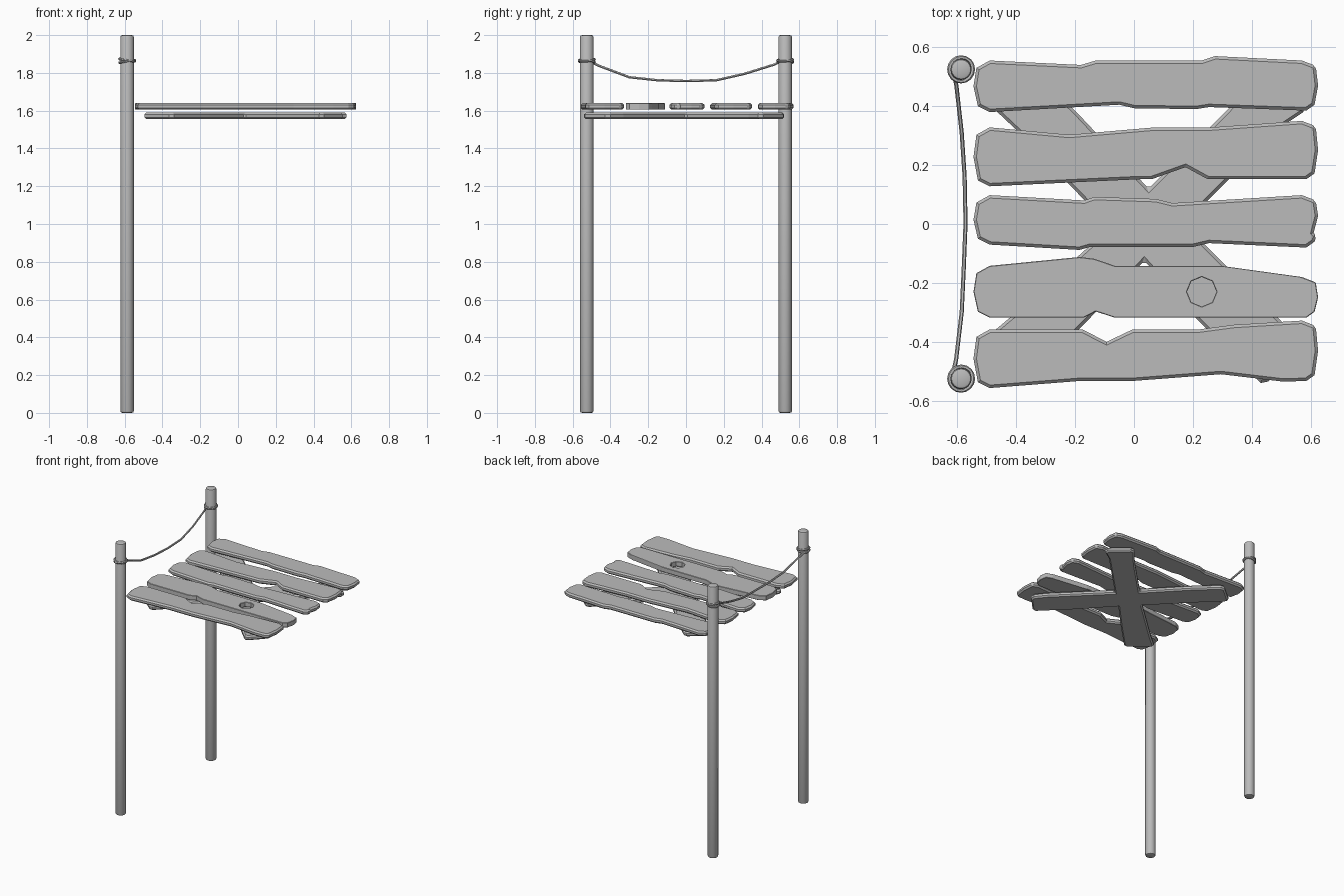
import bpy, bmesh
from math import pi
from mathutils import Vector

cube = bpy.data.objects.get("Cube")
if cube:
    bpy.data.objects.remove(cube, do_unlink=True)

wood = bpy.data.materials.new("weathered grey")
wood.use_nodes = True
GREY = (0.5, 0.5, 0.5, 1)
wood.diffuse_color = GREY
wood.node_tree.nodes["Principled BSDF"].inputs["Base Color"].default_value = GREY


def finish(ob, name, smooth=False):
    ob.name = name
    ob.data.materials.clear()
    ob.data.materials.append(wood)
    if smooth:
        bpy.context.view_layer.objects.active = ob
        ob.select_set(True)
        bpy.ops.object.shade_smooth_by_angle(angle=pi / 5)
    ob.select_set(False)
    return ob


def apply_all(ob):
    bpy.ops.object.select_all(action='DESELECT')
    ob.select_set(True)
    bpy.context.view_layer.objects.active = ob
    for mod in list(ob.modifiers):
        bpy.ops.object.modifier_apply(modifier=mod.name)


def slab(name, outline, z, thick=0.035, hole=None):
    """Extrude a flat outline, cut an optional knot hole, chamfer the rims."""
    bm = bmesh.new()
    face = bm.faces.new([bm.verts.new((x, y, z)) for x, y in outline])
    top = bmesh.ops.extrude_face_region(bm, geom=[face])["geom"]
    bmesh.ops.translate(bm, vec=(0, 0, thick),
                        verts=[v for v in top if isinstance(v, bmesh.types.BMVert)])
    bmesh.ops.recalc_face_normals(bm, faces=bm.faces)
    mesh = bpy.data.meshes.new(name)
    bm.to_mesh(mesh)
    bm.free()
    ob = bpy.data.objects.new(name, mesh)
    bpy.context.collection.objects.link(ob)
    cutter = None
    if hole:
        bpy.ops.mesh.primitive_cylinder_add(vertices=8, radius=0.05, depth=0.2,
                                            location=(*hole, z))
        cutter = bpy.context.object
        cutter.hide_render = True
        cut = ob.modifiers.new("knot", 'BOOLEAN')
        cut.operation = 'DIFFERENCE'
        cut.solver = 'EXACT'
        cut.object = cutter
    bevel = ob.modifiers.new("chamfer", 'BEVEL')
    bevel.width = 0.01
    bevel.segments = 1
    bevel.limit_method = 'ANGLE'
    bevel.angle_limit = pi / 3
    apply_all(ob)
    if cutter:
        bpy.data.objects.remove(cutter, do_unlink=True)
    return finish(ob, name)


def plank(name, back, front, hole=None, chip=None):
    """Plank outline from its back and front edges, with worn, pointed ends."""
    (_, lb), (_, lf) = back[0], front[0]
    (_, rb), (_, rf) = back[-1], front[-1]
    left = [(-0.53, lf + 0.02), (-0.545, (lf + lb) / 2), (-0.535, lb - 0.025)]
    tip = [(0.625, rb - 0.07), chip, (0.62, rf + 0.04)] if chip else [(0.625, (rf + rb) / 2)]
    right = [(0.617, rb - 0.018)] + tip + [(0.613, rf + 0.02)]
    slab(name, left + back + right + front[::-1], 1.605, hole=hole)


# Deck planks, back to front
plank("plank_back",
      [(-.49, .555), (-.18, .54), (-.13, .555), (.23, .555), (.275, .57), (.57, .555)],
      [(-.49, .38), (-.05, .405), (0, .393), (.21, .39), (.255, .397), (.585, .385)])
plank("plank_mid_back",
      [(-.49, .328), (-.22, .303), (.07, .328), (.26, .328), (.57, .35)],
      [(-.49, .128), (.02, .152), (.06, .152), (.175, .193), (.25, .152), (.585, .152)])
plank("plank_middle",
      [(-.49, .098), (-.17, .08), (-.135, .092), (.075, .085), (.13, .071), (.57, .098)],
      [(-.49, -.07), (-.185, -.088), (-.15, -.078), (.2, -.078), (.255, -.065), (.585, -.08)],
      chip=(.61, -.03))
plank("plank_mid_front",
      [(-.49, -.142), (-.185, -.112), (-.135, -.118), (-.065, -.142), (.295, -.142), (.57, -.18)],
      [(-.49, -.318), (-.17, -.318), (-.13, -.297), (-.065, -.318), (.585, -.318)],
      hole=(.23, -.23))
plank("plank_front",
      [(-.49, -.358), (-.175, -.358), (-.093, -.4), (-.005, -.358), (.22, -.358),
       (.34, -.342), (.57, -.328)],
      [(-.49, -.557), (-.185, -.533), (-.005, -.533), (.295, -.51), (.505, -.535), (.585, -.533)])

# Crossed brace under the deck
slab("cross_brace", [
    (-.08, -.01), (-.4, .32), (-.485, .4), (-.49, .42), (-.37, .52), (-.34, .515), (-.2, .385),
    (.05, .12), (.32, .39), (.43, .515), (.46, .515), (.575, .41), (.575, .38), (.5, .33),
    (.17, 0), (.5, -.33), (.555, -.4), (.555, -.43), (.455, -.535), (.43, -.54), (.22, -.33),
    (.035, -.125), (-.15, -.32), (-.34, -.51), (-.365, -.51), (-.495, -.4), (-.495, -.38),
    (-.4, -.3)], 1.555)

# Posts with two loops of rope each
POST_X, POST_Y = -0.587, 0.525
for side, label in ((-1, "front"), (1, "back")):
    at = Vector((POST_X, side * POST_Y, 0))
    bpy.ops.mesh.primitive_cylinder_add(vertices=16, radius=0.036, depth=2,
                                        location=at + Vector((0, 0, 1)))
    post = bpy.context.object
    rim = post.modifiers.new("rim", 'BEVEL')
    rim.width = 0.011
    rim.segments = 2
    rim.limit_method = 'ANGLE'
    rim.angle_limit = pi / 3
    apply_all(post)
    finish(post, label + "_post", True)
    for i, tilt in enumerate((-0.16, 0.14)):
        bpy.ops.mesh.primitive_torus_add(major_segments=16, minor_segments=6,
                                         major_radius=0.041, minor_radius=0.007,
                                         location=at + Vector((0, 0, 1.86 + i * 0.008)),
                                         rotation=(tilt * 0.4, tilt, 0))
        finish(bpy.context.object, f"{label}_rope_loop_{i + 1}", True)

# Sagging rope between the posts
curve = bpy.data.curves.new("rope", 'CURVE')
curve.dimensions = '3D'
curve.bevel_depth = 0.007
curve.bevel_resolution = 1
curve.use_fill_caps = True
path = [(-.615, -.51, 1.862), (-.604, -.46, 1.837), (-.585, -.3, 1.777), (-.578, -.15, 1.761),
        (-.572, 0, 1.757), (-.575, .16, 1.761), (-.585, .31, 1.795), (-.603, .47, 1.845),
        (-.612, .51, 1.867)]
spline = curve.splines.new('POLY')
spline.points.add(len(path) - 1)
for point, co in zip(spline.points, path):
    point.co = (*co, 1)
rope = bpy.data.objects.new("sagging_rope", curve)
bpy.context.collection.objects.link(rope)
bpy.ops.object.select_all(action='DESELECT')
rope.select_set(True)
bpy.context.view_layer.objects.active = rope
bpy.ops.object.convert(target='MESH')
finish(bpy.context.object, "sagging_rope", True)
